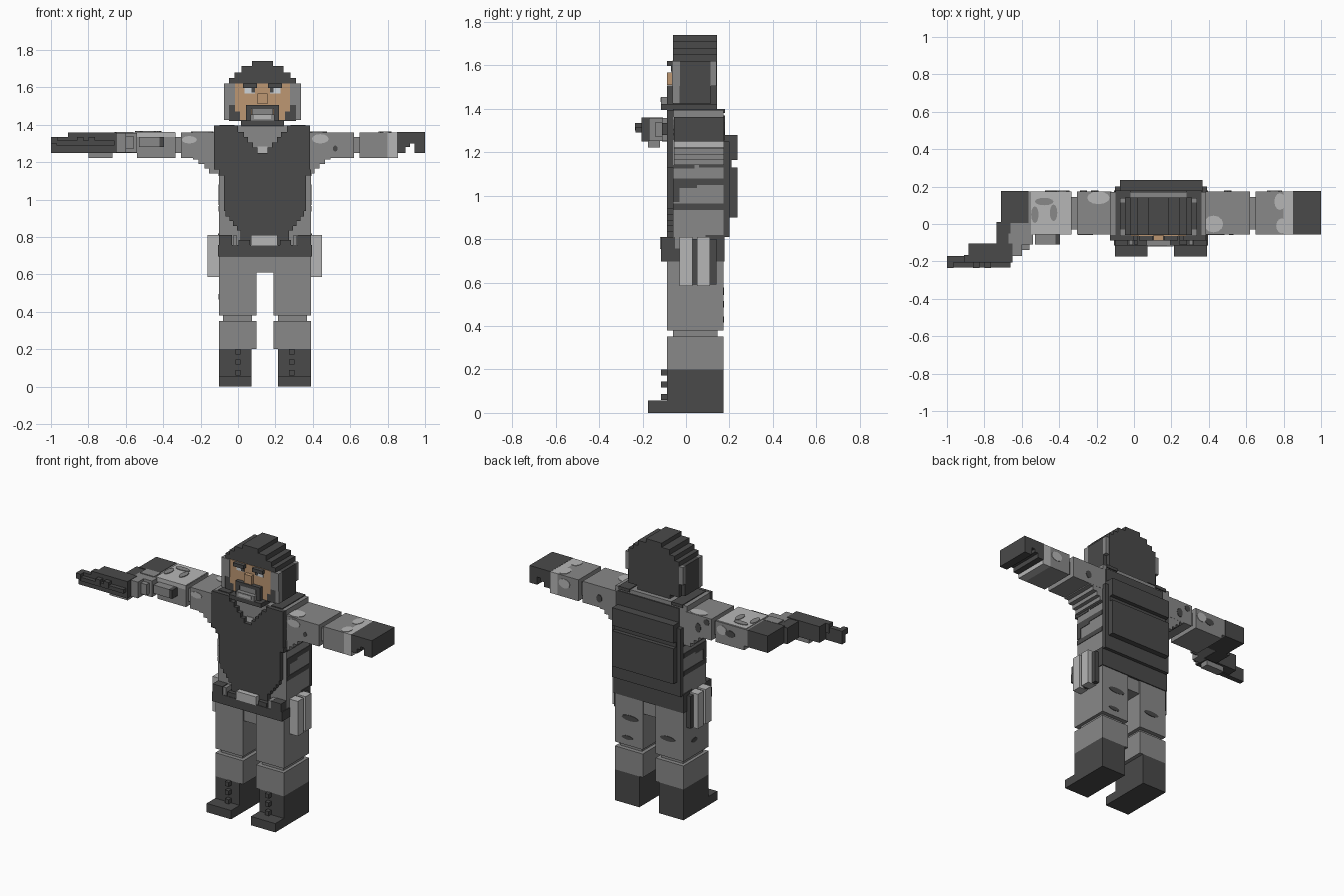
import bpy, bmesh, math
from mathutils import Matrix, Vector

if "Cube" in bpy.data.objects:
    bpy.data.objects.remove(bpy.data.objects["Cube"], do_unlink=True)


def material(name, rgb):
    m = bpy.data.materials.new(name)
    m.use_nodes = True
    m.diffuse_color = (*rgb, 1)
    m.node_tree.nodes["Principled BSDF"].inputs["Base Color"].default_value = (*rgb, 1)
    return m


DARK = material("charcoal", (0.068, 0.068, 0.068))
GREY = material("mid grey", (0.25, 0.25, 0.25))
LIGHT = material("light grey", (0.47, 0.47, 0.47))
SKIN = material("skin tan", (0.51, 0.31, 0.17))
WHITE = material("eye white", (0.62, 0.66, 0.70))


def finish(name, bm, mat):
    me = bpy.data.meshes.new(name)
    bm.to_mesh(me)
    bm.free()
    me.materials.append(mat)
    ob = bpy.data.objects.new(name, me)
    bpy.context.collection.objects.link(ob)
    return ob


def boxes(name, mat, *spans):
    """One object from boxes given as (x0, x1, y0, y1, z0, z1)."""
    bm = bmesh.new()
    for x0, x1, y0, y1, z0, z1 in spans:
        m = (Matrix.Translation(((x0 + x1) / 2, (y0 + y1) / 2, (z0 + z1) / 2))
             @ Matrix.Diagonal((x1 - x0, y1 - y0, z1 - z0, 1)))
        bmesh.ops.create_cube(bm, size=1, matrix=m)
    return finish(name, bm, mat)


def patches(name, mat, axis, *spots):
    """Thin camouflage ovals facing an axis: (x, y, z, half width, half height)."""
    turn = {"x": Matrix.Rotation(math.pi / 2, 4, 'Z') @ Matrix.Rotation(math.pi / 2, 4, 'X'),
            "y": Matrix.Rotation(math.pi / 2, 4, 'X'), "z": Matrix.Identity(4)}[axis]
    bm = bmesh.new()
    for x, y, z, a, b in spots:
        m = Matrix.Translation((x, y, z)) @ turn @ Matrix.Diagonal((a, b, 1, 1))
        bmesh.ops.create_cone(bm, cap_ends=True, segments=12, radius1=1, radius2=1,
                              depth=0.006, matrix=m)
    return finish(name, bm, mat)


C = 0.144    # middle of the body
H = 0.131    # middle of the head

# Legs and boots, mirrored about the body middle
for side, s in (("right", -1), ("left", 1)):
    def across(a, b):
        return tuple(sorted((C + s * a, C + s * b)))
    leg, knee, boot, lace = across(.046, .246), across(.07, .225), across(.071, .246), across(.13, .157)
    boxes(side + "_upper_leg", GREY, (*leg, -.087, .172, .38, .70))
    boxes(side + "_knee_joint", GREY, (*knee, -.06, .145, .34, .39))
    boxes(side + "_lower_leg", GREY, (*leg, -.087, .172, .20, .352))
    boxes(side + "_boot", DARK, (*boot, -.087, .172, 0, .20), (*boot, -.175, -.08, 0, .057))
    boxes(side + "_boot_laces", DARK, *[(*lace, -.115, -.08, z, z + .028) for z in (.06, .117, .172)])
    # Hip pouches
    for part, mat, y0, y1, out in (("front", LIGHT, -.03, .03, .306), ("rear", LIGHT, .05, .11, .306)):
        boxes(f"{side}_{part}_magazine", mat, (*across(.24, out), y0, y1, .585, .81))
    boxes(side + "_hip_pouch", DARK, (*across(.24, .276), -.02, .14, .59, .80))
    # Belt pouches
    boxes(side + "_belt_pouch", DARK, (*across(.175, .246), -.115, -.05, .75, .81),
          (*across(.08, .14), -.112, -.05, .75, .785))
    boxes(side + "_belt_clip", GREY, (*across(.15, .172), -.112, -.05, .75, .808))
    # Dark camouflage on the torso side
    xs = C + s * .246
    boxes(side + "_side_camouflage", DARK,
          *[(xs - .003, xs + .003, y0, y1, z0, z1) for y0, y1, z0, z1 in
            ((-.06, .172, 1.05, 1.08), (-.06, .05, 1.035, 1.055), (-.06, -.03, .97, 1.04),
             (-.06, .172, .935, .965), (.06, .172, 1.13, 1.155), (-.06, .04, 1.125, 1.14))])
boxes("crotch", GREY, (.09, .20, -.08, .165, .61, .70))

# Torso
boxes("torso", GREY, (-.102, .39, -.06, .172, .70, 1.2), (-.128, .385, -.06, .172, 1.14, 1.395))
boxes("belt", DARK, (-.107, .395, -.115, .178, .697, .757))
boxes("rear_belt", DARK, (-.107, .395, .09, .178, .75, .82))
boxes("belt_buckle", LIGHT, (.07, .212, -.12, -.08, .755, .81))

# Vest front in stepped rows, with a stepped neck opening
rows = [(C - w, C + w, -.087, -.055, z0, z1) for z0, z1, w in
        ((.75, .835, .13), (.835, .86, .15), (.86, .885, .17), (.885, .91, .19),
         (.91, .94, .21), (.94, 1.13, .22), (1.13, 1.16, .245))]
rows.append((-.128, .385, -.087, -.055, 1.16, 1.25))
for z0, z1, w in ((1.25, 1.278, .026), (1.278, 1.306, .052), (1.306, 1.334, .078),
                  (1.334, 1.362, .10), (1.362, 1.395, .13)):
    rows += [(-.128, H - w, -.087, -.055, z0, z1), (H + w, .385, -.087, -.055, z0, z1)]
boxes("vest_front", DARK, *rows)
boxes("collar_tag", LIGHT, (.105, .157, -.064, -.055, 1.25, 1.285))

# Vest back panels and shoulder straps
boxes("vest_back", DARK, (-.102, .39, .165, .20, .81, 1.25), (-.075, .365, .165, .236, .90, 1.13),
      (-.075, .365, .165, .21, 1.12, 1.17), (-.075, .365, .165, .236, 1.165, 1.28),
      (-.075, .365, .165, .18, 1.27, 1.37))
boxes("shoulder_straps", DARK, (-.10, -.02, -.06, .18, 1.38, 1.40), (.28, .36, -.06, .18, 1.38, 1.40))

# Upper arms with stepped armpits
def steps(edge, s):
    return [(*sorted((edge, edge + s * r)), -.055, .174, z, 1.3) for r, z in
            ((.03, 1.14), (.055, 1.165), (.085, 1.19), (.115, 1.215))]

boxes("right_upper_arm", GREY, (-.305, -.12, -.055, .175, 1.222, 1.36), *steps(-.125, -1))
boxes("left_upper_arm", GREY, (.38, .62, -.055, .175, 1.222, 1.36), *steps(.38, 1))
boxes("right_elbow", GREY, (-.34, -.30, -.03, .145, 1.25, 1.335))
boxes("left_elbow", GREY, (.61, .66, -.03, .145, 1.25, 1.335))

# Left forearm and hand
boxes("left_forearm", GREY, (.65, .80, -.055, .175, 1.222, 1.36))
boxes("left_cuff", LIGHT, (.80, .855, -.055, .175, 1.222, 1.36))
boxes("left_hand", DARK, (.85, 1.0, -.056, .176, 1.30, 1.361), (.85, .895, -.056, .176, 1.25, 1.31),
      (.945, 1.0, -.056, .176, 1.25, 1.31), (.89, .92, -.056, .176, 1.28, 1.31))

# Right forearm and hand
boxes("right_forearm", GREY, (-.57, -.335, -.055, .175, 1.25, 1.358), (-.54, -.335, -.055, .175, 1.222, 1.26))
boxes("right_forearm_top", LIGHT, (-.55, -.337, -.057, .17, 1.335, 1.362))
boxes("right_hand", DARK, (-.71, -.565, 0, .176, 1.25, 1.36), (-.735, -.64, -.11, .01, 1.25, 1.355))

# Rifle held ahead of the hand
boxes("rifle_body", GREY, (-.66, -.56, -.06, .005, 1.252, 1.362), (-.67, -.54, -.11, -.05, 1.252, 1.357),
      (-.655, -.60, -.17, -.10, 1.252, 1.357), (-.60, -.56, -.14, -.10, 1.27, 1.34),
      (-.80, -.67, -.175, -.12, 1.222, 1.26))
boxes("rifle_stock", GREY, (-.53, -.42, -.11, -.05, 1.28, 1.335))
boxes("rifle_butt", DARK, (-.42, -.395, -.11, -.05, 1.28, 1.335))
boxes("rifle_barrel", DARK, (-.885, -.65, -.175, -.105, 1.255, 1.36), (-.91, -.65, -.205, -.165, 1.30, 1.36),
      (-1.0, -.65, -.205, -.172, 1.25, 1.335), (-.97, -.66, -.232, -.20, 1.29, 1.315),
      *[(x, x + .035, -.235, -.20, 1.30, 1.335) for x in (-1.0, -.86, -.80)])

# Helmet in stepped layers
boxes("helmet", DARK, *[(H - w, H + w, -.06, .143, z0, z1) for z0, z1, w in
      ((1.39, 1.425, .116), (1.42, 1.65, .18), (1.65, 1.68, .15), (1.68, 1.713, .113), (1.713, 1.74, .056))],
      (H - .205, H + .205, -.03, .115, 1.425, 1.62))
boxes("ear_guards", GREY, *[(*sorted((H + s * .146, H + s * .206)), y0, y1, 1.505, 1.62)
      for s in (-1, 1) for y0, y1 in ((-.064, -.028), (.112, .14))],
      *[(*sorted((H + s * .18, H + s * .205)), -.062, -.028, 1.425, 1.51) for s in (-1, 1)])

# Face
boxes("face", SKIN, (H - .146, H + .146, -.063, -.05, 1.47, 1.622), (H - .12, H + .12, -.063, -.05, 1.425, 1.48))
boxes("nose", SKIN, (H - .026, H + .026, -.088, -.05, 1.51, 1.567))
boxes("brows", DARK, *[(*sorted((H + s * .03, H + s * .105)), -.088, -.05, 1.597, 1.62) for s in (-1, 1)])
boxes("eyes", WHITE, *[(*sorted((H + s * .04, H + s * .095)), -.067, -.06, 1.568, 1.597) for s in (-1, 1)])
boxes("pupils", DARK, *[(*sorted((H + s * .04, H + s * .06)), -.07, -.062, 1.572, 1.597) for s in (-1, 1)])
boxes("beard", DARK, (H - .088, H + .088, -.088, -.05, 1.485, 1.507), (H - .088, H - .06, -.088, -.05, 1.42, 1.50),
      (H + .06, H + .088, -.088, -.05, 1.42, 1.50), (H - .115, H + .115, -.115, -.05, 1.395, 1.422))
boxes("mouth", GREY, (H - .065, H + .065, -.115, -.05, 1.42, 1.455), (H - .055, H + .055, -.088, -.05, 1.45, 1.485))
boxes("teeth", LIGHT, (H - .045, H + .045, -.118, -.11, 1.432, 1.452))

# Camouflage patches on arms and legs
patches("arm_top_light_spots", LIGHT, "z", (-.19, .14, 1.36, .06, .034), (.425, 0, 1.36, .052, .045),
        (.78, .12, 1.36, .03, .045), (.79, -.01, 1.36, .03, .04))
patches("arm_top_grey_spots", GREY, "z", (-.53, .05, 1.363, .02, .045), (-.43, .06, 1.363, .02, .045),
        (-.48, .12, 1.363, .05, .02))
patches("arm_front_light_spots", LIGHT, "y", (.44, -.055, 1.325, .045, .025), (-.26, -.055, 1.32, .04, .02))
patches("arm_front_dark_spot", DARK, "y", (.52, -.055, 1.273, .013, .016))
patches("arm_back_dark_spots", DARK, "y", (-.21, .175, 1.28, .02, .03), (-.44, .175, 1.30, .035, .022),
        (.50, .175, 1.28, .02, .025), (-.27, .175, 1.33, .02, .02))
patches("arm_back_light_spots", LIGHT, "y", (-.38, .175, 1.31, .035, .03), (.75, .175, 1.31, .04, .03))
patches("leg_back_dark_spots", DARK, "y", (.01, .172, .50, .055, .016), (.28, .172, .56, .06, .018),
        (.30, .172, .43, .04, .013))
patches("leg_side_dark_spots", DARK, "x", (-.102, .06, .48, .03, .014))
